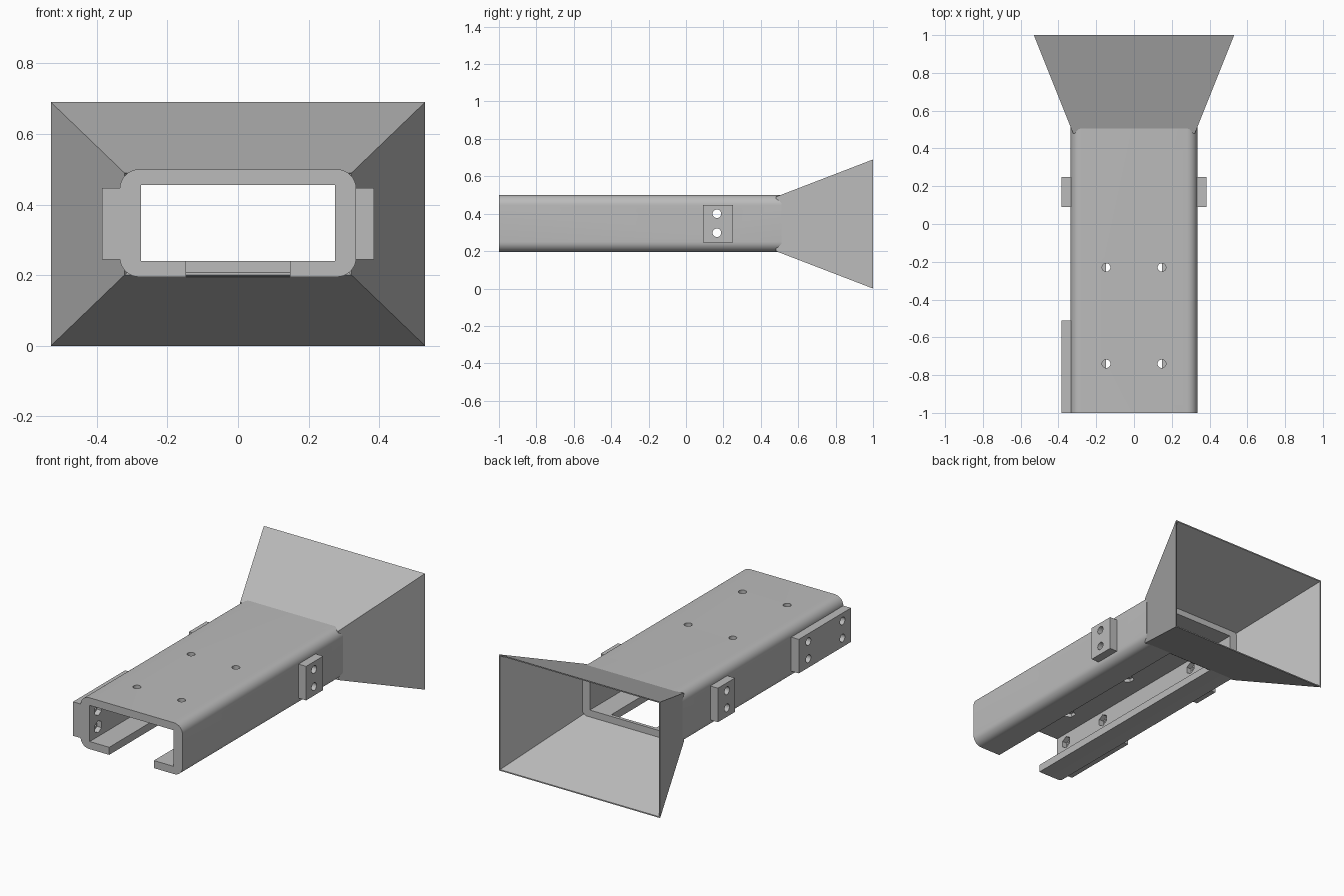
import bpy, bmesh, math
from mathutils import Matrix, Vector

if "Cube" in bpy.data.objects:
    bpy.data.objects.remove(bpy.data.objects["Cube"], do_unlink=True)

grey = bpy.data.materials.new("plain grey")
grey.use_nodes = True
grey.diffuse_color = (0.5, 0.5, 0.5, 1)
grey.node_tree.nodes["Principled BSDF"].inputs["Base Color"].default_value = (0.5, 0.5, 0.5, 1)


def finish(name, bm):
    bmesh.ops.recalc_face_normals(bm, faces=bm.faces)
    mesh = bpy.data.meshes.new(name)
    bm.to_mesh(mesh)
    bm.free()
    mesh.materials.append(grey)
    obj = bpy.data.objects.new(name, mesh)
    bpy.context.collection.objects.link(obj)
    return obj


def box(name, low, high, radius=0):
    """Box between two corners, with its long y edges optionally rounded."""
    low, high = Vector(low), Vector(high)
    bm = bmesh.new()
    bmesh.ops.create_cube(bm, size=1)
    for v in bm.verts:
        v.co = (low + high) / 2 + v.co * (high - low)
    if radius:
        edges = [e for e in bm.edges
                 if abs(e.verts[0].co.y - e.verts[1].co.y) > 0.1]
        bmesh.ops.bevel(bm, geom=edges, offset=radius, segments=8,
                        profile=0.5, affect='EDGES')
    return finish(name, bm)


def rod(name, start, end, radius, sides):
    start, end = Vector(start), Vector(end)
    axis = end - start
    turn = axis.to_track_quat('Z', 'Y').to_matrix().to_4x4()
    bm = bmesh.new()
    bmesh.ops.create_cone(bm, cap_ends=True, segments=sides, radius1=radius,
                          radius2=radius, depth=axis.length,
                          matrix=Matrix.Translation((start + end) / 2) @ turn)
    return finish(name, bm)


def cut(obj, cutters):
    bpy.context.view_layer.objects.active = obj
    for cutter in cutters:
        mod = obj.modifiers.new("cut", 'BOOLEAN')
        mod.operation = 'DIFFERENCE'
        mod.solver = 'EXACT'
        mod.object = cutter
        bpy.ops.object.modifier_apply(modifier=mod.name)


# Rounded channel and mounting pads
channel = box("channel", (-0.335, -1, 0.195), (0.335, 0.51, 0.5), 0.055)
long_pad = box("front_pad", (-0.385, -1, 0.245), (-0.325, -0.51, 0.447))
right_pad = box("right_pad", (-0.385, 0.09, 0.245), (-0.325, 0.25, 0.447))
left_pad = box("left_pad", (0.325, 0.09, 0.245), (0.385, 0.25, 0.447))

# Hollow interior and the slot along the underside
hollow = [box("hollow", (-0.275, -1.2, 0.24), (0.275, 0.7, 0.455)),
          box("slot", (-0.147, -1.2, 0.1), (0.147, 0.49, 0.3))]

# Side bolt holes with hexagonal nut pockets inside
side_holes, pockets = [], []
for side, y in ((-1, -0.92), (-1, -0.6), (-1, 0.165), (1, 0.165)):
    for z in (0.298, 0.4):
        side_holes.append(rod("hole", (side * 0.2, y, z), (side * 0.5, y, z), 0.023, 24))
        pockets.append(rod("pocket", (side * 0.2, y, z), (side * 0.305, y, z), 0.036, 6))

# Roof bolt holes with pockets beneath
roof_holes = []
for x in (-0.147, 0.147):
    for y in (-0.74, -0.23):
        roof_holes.append(rod("hole", (x, y, 0.35), (x, y, 0.6), 0.022, 24))
        pockets.append(rod("pocket", (x, y, 0.35), (x, y, 0.475), 0.036, 6))

cut(channel, hollow + side_holes + roof_holes + pockets)
cut(long_pad, side_holes[:4])
cut(right_pad, side_holes[4:6])
cut(left_pad, side_holes[6:])
for cutter in hollow + side_holes + roof_holes + pockets:
    bpy.data.objects.remove(cutter, do_unlink=True)

# Thin-walled flared funnel at the back
bm = bmesh.new()
rings = []
for y, half_x, half_z in ((0.48, 0.322, 0.145), (1, 0.53, 0.345),
                          (1, 0.523, 0.338), (0.49, 0.315, 0.138)):
    rings.append([bm.verts.new((sx * half_x, y, 0.345 + sz * half_z))
                  for sx, sz in ((-1, -1), (1, -1), (1, 1), (-1, 1))])
for i, ring in enumerate(rings):
    after = rings[(i + 1) % 4]
    for j in range(4):
        k = (j + 1) % 4
        bm.faces.new((ring[j], ring[k], after[k], after[j]))
funnel = finish("funnel", bm)

# Smooth rounding with sharp edges kept
bpy.ops.object.select_all(action='DESELECT')
channel.select_set(True)
bpy.context.view_layer.objects.active = channel
bpy.ops.object.shade_smooth_by_angle(angle=math.radians(30))
